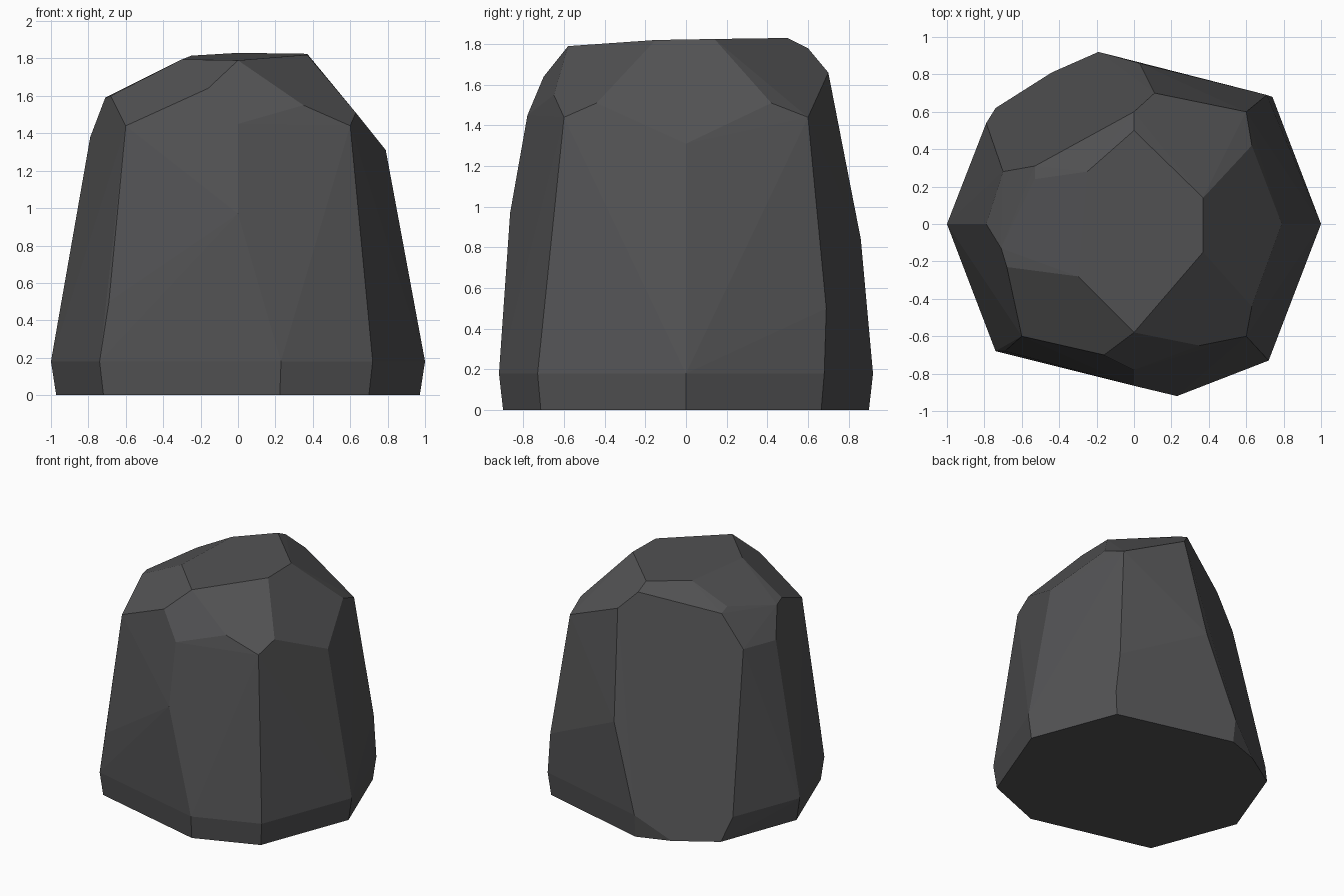
import bpy, bmesh, math

if "Cube" in bpy.data.objects:
    bpy.data.objects.remove(bpy.data.objects["Cube"])

# waist ring: widest outline of the rock, at z = 0.18
WAIST = [(-1, 0), (-.74, -.68), (.23, -.92), (.72, -.73), (1, 0), (.74, .68), (-.19, .92), (-.79, .54)]
# flank corners, where the side facets break
FLANK = [(-.69, -.68, .5), (0, -.865, .97), (.71, .69, .5), (.03, .86, .84)]
# shoulder corners, where the sides meet the sloping crown facets
SHOULDER = [(-.79, 0, 1.38), (-.6, -.6, 1.44), (0, -.78, 1.45), (.35, -.65, 1.55), (.6, -.6, 1.44),
            (.63, -.44, 1.51), (.79, 0, 1.31), (.63, .42, 1.51), (.6, .6, 1.44), (.11, .7, 1.66),
            (-.53, .31, 1.64), (-.7, .28, 1.39)]
# crown corners
CROWN = [(-.71, -.13, 1.59), (-.68, -.23, 1.6), (-.16, -.7, 1.64), (0, -.58, 1.79), (-.3, -.28, 1.795),
         (.37, -.15, 1.82), (.37, .14, 1.825), (0, .5, 1.83), (0, .6, 1.78), (-.25, .28, 1.815),
         (-.53, .24, 1.67)]

# base: waist drawn in slightly; the big back-left facet runs straight to the ground
points = [(x, y, .18) for x, y in WAIST] + FLANK + SHOULDER + CROWN
points += [(x * .972, y * .978, 0) for x, y in WAIST[:7]] + [(-.74, .62, 0), (-.44, .81, 0)]

bm = bmesh.new()
for p in points:
    bm.verts.new(p)
hull = bmesh.ops.convex_hull(bm, input=bm.verts)
loose = [v for v in bm.verts if not v.link_faces]
bmesh.ops.delete(bm, geom=loose, context='VERTS')
# merge nearly coplanar triangles into clean flat facets
bmesh.ops.dissolve_limit(bm, angle_limit=math.radians(2.5), verts=bm.verts, edges=bm.edges)
bmesh.ops.recalc_face_normals(bm, faces=bm.faces)

mesh = bpy.data.meshes.new("rock")
bm.to_mesh(mesh)
bm.free()
rock = bpy.data.objects.new("rock", mesh)
bpy.context.collection.objects.link(rock)

stone = bpy.data.materials.new("dark grey stone")
stone.diffuse_color = (.085, .085, .088, 1)
stone.use_nodes = True
stone.node_tree.nodes["Principled BSDF"].inputs["Base Color"].default_value = stone.diffuse_color
mesh.materials.append(stone)
